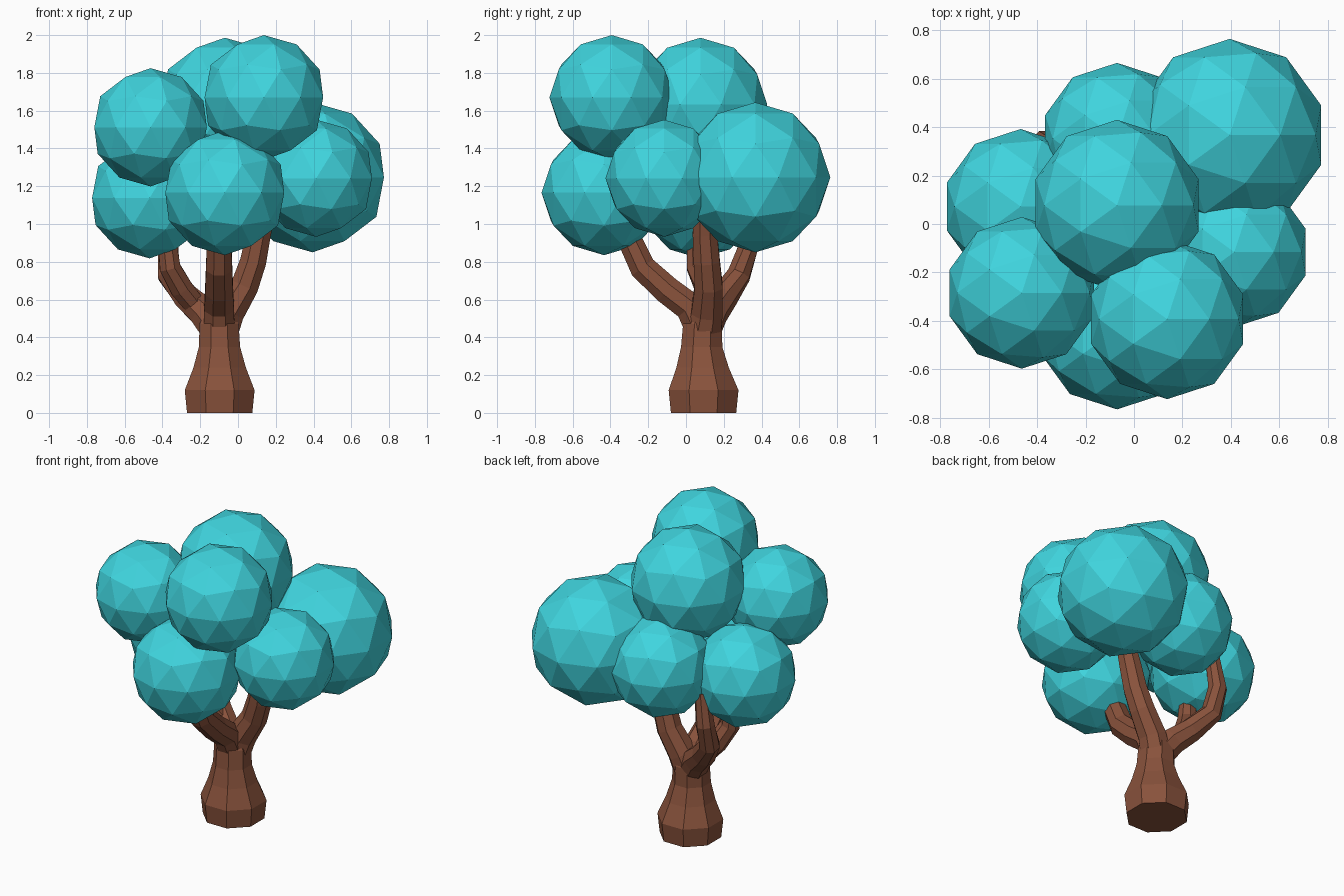
import bpy, bmesh, math
from mathutils import Vector

if "Cube" in bpy.data.objects:
    bpy.data.objects.remove(bpy.data.objects["Cube"])


def material(name, color):
    m = bpy.data.materials.new(name)
    m.diffuse_color = color
    m.use_nodes = True
    m.node_tree.nodes["Principled BSDF"].inputs["Base Color"].default_value = m.diffuse_color
    return m


leaf = material("teal_leaves", (0.05, 0.66, 0.73, 1))
bark = material("brown_bark", (0.25, 0.085, 0.045, 1))


def tube(name, path, sides=8, vertical=False):
    """Flat-sided tube through (x, y, z, radius) points."""
    pts = [Vector(p[:3]) for p in path]
    bm = bmesh.new()
    rings = []
    for i, p in enumerate(pts):
        d = pts[min(i + 1, len(pts) - 1)] - pts[max(i - 1, 0)]
        d = Vector((0, 0, 1)) if vertical else d.normalized()
        u = Vector((0, 1, 0)).cross(d).normalized()
        v = d.cross(u)
        ring = []
        for k in range(sides):
            a = 2 * math.pi * (k + 0.5) / sides
            ring.append(bm.verts.new(p + path[i][3] * (u * math.cos(a) + v * math.sin(a))))
        rings.append(ring)
    for a, b in zip(rings, rings[1:]):
        for k in range(sides):
            n = (k + 1) % sides
            bm.faces.new((a[k], a[n], b[n], b[k]))
    bm.faces.new(rings[0][::-1])
    bm.faces.new(rings[-1])
    bmesh.ops.recalc_face_normals(bm, faces=bm.faces)
    me = bpy.data.meshes.new(name)
    bm.to_mesh(me)
    bm.free()
    me.materials.append(bark)
    ob = bpy.data.objects.new(name, me)
    bpy.context.collection.objects.link(ob)


# Flared trunk
tube("trunk", [(-.097, .093, 0, .187), (-.097, .093, .12, .2), (-.097, .088, .24, .15),
               (-.098, .083, .35, .118), (-.1, .088, .47, .112), (-.1, .1, .56, .07)],
     vertical=True)

# Three main branches and one fork
tube("front_branch", [(-.1, .09, .42, .09), (-.1, .02, .56, .085), (-.1, -.1, .65, .08),
                      (-.1, -.23, .77, .075), (-.1, -.29, .9, .07), (-.1, -.33, 1.05, .06)])
tube("right_branch", [(-.1, .09, .4, .1), (-.05, .11, .53, .09), (.035, .12, .67, .08),
                      (.08, .11, .8, .075), (.11, .1, .95, .07), (.15, .1, 1.1, .06)])
tube("back_left_branch", [(-.1, .09, .42, .09), (-.18, .14, .53, .085), (-.27, .2, .61, .075),
                          (-.365, .28, .73, .065), (-.37, .33, .88, .058), (-.34, .32, 1.08, .045)])
tube("left_fork", [(-.22, .16, .56, .06), (-.3, .11, .66, .065),
                   (-.36, .06, .77, .06), (-.38, .05, .95, .05)])

# Faceted leaf balls: x, y, z, radius
balls = {
    "top_back": (-.07, .077, 1.633, .353),
    "top_front": (.137, -.393, 1.67, .33),
    "upper_left": (-.463, -.284, 1.512, .313),
    "lower_left": (-.468, .072, 1.138, .32),
    "lower_front": (-.07, -.434, 1.166, .331),
    "lower_back": (-.07, .353, 1.195, .312),
    "back_right": (.395, .367, 1.247, .397),
    "right": (.414, -.116, 1.242, .31),
}
for name, (x, y, z, r) in balls.items():
    bpy.ops.mesh.primitive_ico_sphere_add(subdivisions=2, radius=r, location=(x, y, z))
    ob = bpy.context.object
    ob.name = name + "_leaf_ball"
    ob.data.materials.append(leaf)
